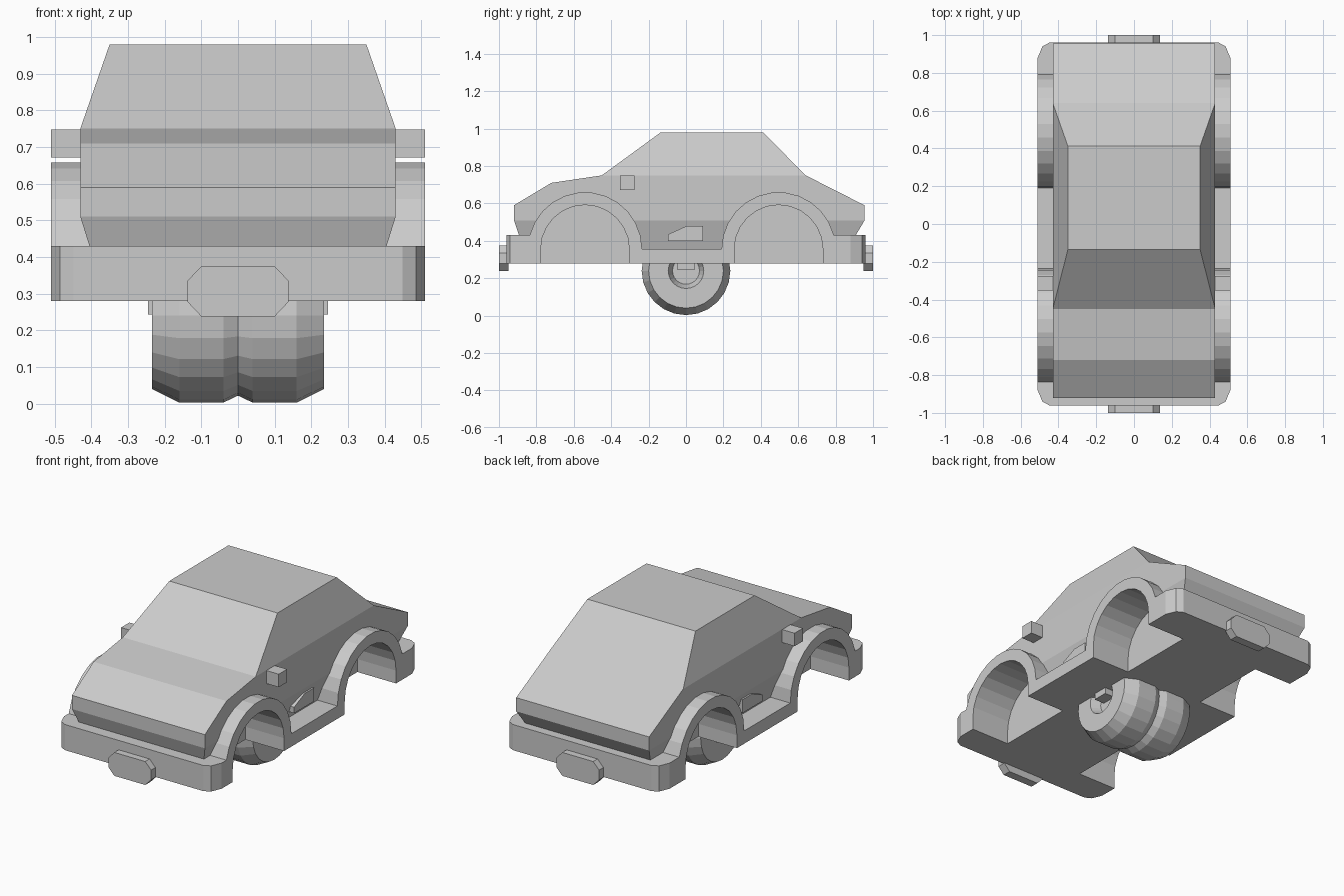
import bpy, bmesh
from math import sin, cos, pi, asin

if "Cube" in bpy.data.objects:
    bpy.data.objects.remove(bpy.data.objects["Cube"])


def loft(name, *pairs):
    """One mesh from pairs of matching closed rings, capped at both ends."""
    bm = bmesh.new()
    for a, b in pairs:
        va = [bm.verts.new(p) for p in a]
        vb = [bm.verts.new(p) for p in b]
        n = len(va)
        bm.faces.new(va)
        bm.faces.new(vb[::-1])
        for i in range(n):
            j = (i + 1) % n
            bm.faces.new((va[j], va[i], vb[i], vb[j]))
    return finish(name, bm)


def finish(name, bm):
    bmesh.ops.recalc_face_normals(bm, faces=bm.faces[:])
    me = bpy.data.meshes.new(name)
    bm.to_mesh(me)
    bm.free()
    ob = bpy.data.objects.new(name, me)
    bpy.context.collection.objects.link(ob)
    return ob


def side(profile, x0, x1):
    """Side profile (y, z) extruded along x."""
    return [(x0, y, z) for y, z in profile], [(x1, y, z) for y, z in profile]


def rect(x, y0, y1, z):
    return [(-x, y0, z), (x, y0, z), (x, y1, z), (-x, y1, z)]


def mirror_x(ob):
    ob.modifiers.new("Mirror", 'MIRROR')


def boolean(ob, cutter, op):
    m = ob.modifiers.new("Boolean", 'BOOLEAN')
    m.operation, m.object, m.solver = op, cutter, 'EXACT'


def arc(cy, r, a0, a1, n=12):
    return [(cy - r * cos(a0 + (a1 - a0) * i / n),
             AXLE_Z + r * sin(a0 + (a1 - a0) * i / n)) for i in range(n + 1)]


AXLE_Z = 0.355
FRONT, REAR = -0.54, 0.495
R_IN, R_OUT = 0.237, 0.305
lift = asin((0.43 - AXLE_Z) / R_OUT)

# Body shell, tapered underbody and cabin
lower = loft("lower_body", side(
    [(-0.92, 0.51), (-0.92, 0.59), (-0.72, 0.71), (-0.45, 0.75),
     (0.64, 0.75), (0.955, 0.59), (0.955, 0.51)], -0.43, 0.43))
under = loft("underbody", (rect(0.43, -0.92, 0.955, 0.51),
                           rect(0.38, -0.865, 0.86, 0.35)))
loft("cabin", (rect(0.43, -0.45, 0.64, 0.75), rect(0.35, -0.135, 0.412, 0.98)))

# Skirt with bumpers, sills and wheel arches
skirt = loft("skirt", side(
    [(-0.96, 0.28), (-0.96, 0.43)] + arc(FRONT, R_OUT, lift, pi)
    + arc(REAR, R_OUT, 0, pi - lift) + [(0.96, 0.43), (0.96, 0.28)], -0.51, 0.51))

# Plan outline that rounds the bumper corners
corner = [(0.51, 0.88), (0.485, 0.94), (0.43, 0.97)]
plan = (corner + [(-x, y) for x, y in corner[::-1]]
        + [(-x, -y) for x, y in corner] + [(x, -y) for x, y in corner[::-1]])
outline = loft("outline_cutter", ([(x * 1.0001, y, 0.1) for x, y in plan],
                                  [(x * 1.0001, y, 0.9) for x, y in plan]))

# Wheel wells
wells = loft("wheel_well_cutter", *[
    side([(c - R_IN, 0.2)] + arc(c, R_IN, 0, pi) + [(c + R_IN, 0.2)], s * 0.26, s * 0.7)
    for c in (FRONT, REAR) for s in (-1, 1)])

boolean(skirt, outline, 'INTERSECT')
for ob in (skirt, lower, under):
    boolean(ob, wells, 'DIFFERENCE')
for ob in (outline, wells):
    ob.hide_render = True
    ob.hide_set(True)

# Side mirrors and side vents
mirror_x(loft("side_mirror", side(
    [(-0.352, 0.672), (-0.352, 0.748), (-0.275, 0.748), (-0.275, 0.672)], 0.42, 0.51)))
mirror_x(loft("side_vent", side(
    [(-0.095, 0.40), (-0.095, 0.435), (0.0, 0.478), (0.09, 0.478), (0.09, 0.40)], 0.36, 0.43)))

# Octagonal plates front and back
plate = [(-0.10, 0.238), (0.10, 0.238), (0.138, 0.278), (0.138, 0.335),
         (0.10, 0.375), (-0.10, 0.375), (-0.138, 0.335), (-0.138, 0.278)]
for name, s in (("front_plate", -1), ("rear_plate", 1)):
    loft(name, ([(x, s * 0.95, z) for x, z in plate], [(x, s, z) for x, z in plate]))

# Twin centre wheel: (x, radius) profile spun around the axle
profile = [(0, 0.218), (0.04, 0.237), (0.16, 0.237), (0.235, 0.20),
           (0.235, 0.095), (0.18, 0.072), (0.18, 0.0)]
bm = bmesh.new()
vs = [bm.verts.new((x, 0, 0.24 - r)) for x, r in profile]
es = [bm.edges.new(p) for p in zip(vs, vs[1:])]
bmesh.ops.spin(bm, geom=vs + es, cent=(0, 0, 0.24), axis=(1, 0, 0),
               angle=2 * pi, steps=24, use_duplicate=False)
bmesh.ops.remove_doubles(bm, verts=bm.verts[:], dist=1e-4)
mirror_x(finish("centre_wheel", bm))

# Hub blocks
mirror_x(loft("hub_block", side(
    [(-0.045, 0.243), (-0.045, 0.30), (0.045, 0.30), (0.045, 0.243)], 0.15, 0.245)))
